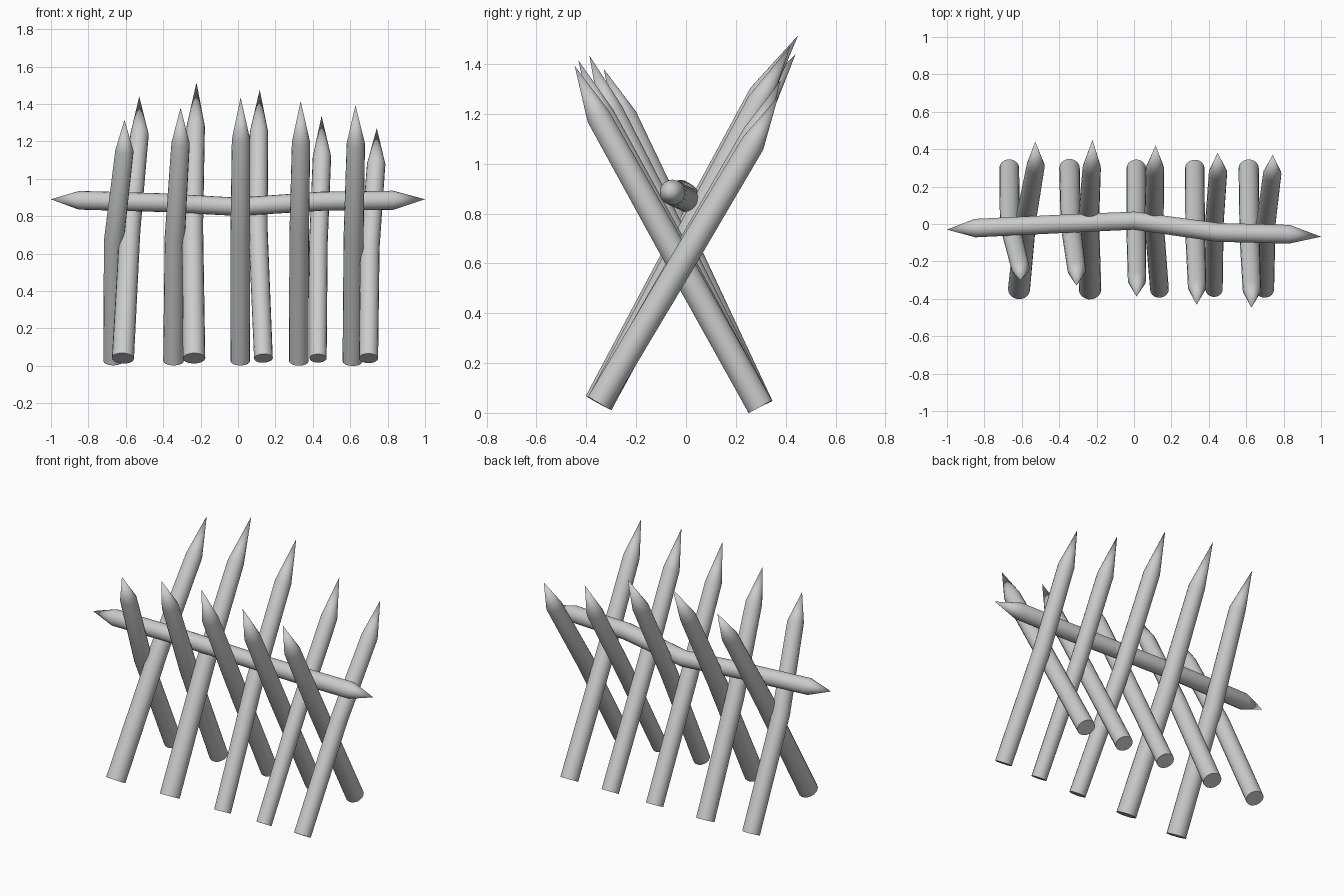
import bpy, bmesh, math
from mathutils import Vector

if "Cube" in bpy.data.objects:
    bpy.data.objects.remove(bpy.data.objects["Cube"])

SIDES = 18


def sharpened_pole(name, path, radii, side):
    """Round pole swept through the path points; the last radius of 0 makes a tip."""
    pts = [Vector(p) for p in path]
    bm = bmesh.new()
    rings = []
    for i, (p, r) in enumerate(zip(pts, radii)):
        if r == 0:
            rings.append([bm.verts.new(p)])
            continue
        t = (pts[min(i + 1, len(pts) - 1)] - pts[max(i - 1, 0)]).normalized()
        v = t.cross(Vector(side)).normalized()
        u = v.cross(t)
        rings.append([bm.verts.new(p + r * (math.cos(a) * u + math.sin(a) * v))
                      for a in (2 * math.pi * k / SIDES for k in range(SIDES))])
    for a, b in zip(rings, rings[1:]):
        for k in range(SIDES):
            n = (k + 1) % SIDES
            if len(a) == 1:
                bm.faces.new((a[0], b[n], b[k]))
            elif len(b) == 1:
                bm.faces.new((a[k], a[n], b[0]))
            else:
                bm.faces.new((a[k], a[n], b[n], b[k]))
    for ring in (rings[0], rings[-1]):
        if len(ring) > 1:
            bm.faces.new(ring)
    bmesh.ops.recalc_face_normals(bm, faces=bm.faces)
    me = bpy.data.meshes.new(name)
    bm.to_mesh(me)
    bm.free()
    ob = bpy.data.objects.new(name, me)
    bpy.context.collection.objects.link(ob)
    bpy.ops.object.select_all(action='DESELECT')
    ob.select_set(True)
    bpy.context.view_layer.objects.active = ob
    bpy.ops.object.shade_smooth_by_angle(angle=math.radians(35))
    return ob


def stake(name, foot, foot_r, mid_x, shoulder, shoulder_r, tip):
    # the middle ring sits on the line foot-shoulder, shifted sideways
    mid = Vector(foot).lerp(Vector(shoulder), 0.57)
    mid.x = mid_x
    sharpened_pole(name, (foot, mid, shoulder, tip),
                   (foot_r, (foot_r + shoulder_r) / 2 + 0.002, shoulder_r, 0), (1, 0, 0))


# Stakes leaning to the front: foot x, foot radius, middle x, shoulder, tip
front = [
    (-0.667, 0.053, -0.664, (-0.607, -0.235, 1.15), (-0.607, -0.30, 1.315)),
    (-0.345, 0.055, -0.338, (-0.307, -0.245, 1.19), (-0.307, -0.33, 1.38)),
    (0.012, 0.052, 0.012, (0.016, -0.30, 1.21), (0.014, -0.388, 1.435)),
    (0.325, 0.052, 0.327, (0.337, -0.335, 1.195), (0.335, -0.432, 1.415)),
    (0.613, 0.054, 0.618, (0.630, -0.352, 1.19), (0.628, -0.447, 1.393)),
]
for i, (x, r, mx, sh, tip) in enumerate(front, 1):
    stake(f"front_leaning_stake_{i}", (x, 0.298, 0.025), r, mx, sh, 0.049, tip)

# Stakes leaning to the back
back = [
    (-0.615, 0.059, -0.578, (-0.526, 0.31, 1.24), (-0.528, 0.44, 1.44)),
    (-0.235, 0.060, -0.243, (-0.226, 0.30, 1.28), (-0.222, 0.45, 1.515)),
    (0.136, 0.050, 0.107, (0.112, 0.295, 1.25), (0.116, 0.42, 1.475)),
    (0.428, 0.046, 0.430, (0.449, 0.275, 1.12), (0.447, 0.38, 1.335)),
    (0.698, 0.051, 0.705, (0.739, 0.268, 1.08), (0.742, 0.37, 1.27)),
]
for i, (x, r, mx, sh, tip) in enumerate(back, 1):
    stake(f"back_leaning_stake_{i}", (x, -0.35, 0.04), r, mx, sh, 0.049, tip)

# Cross bar lying in the crossings, pointed at both ends
sharpened_pole(
    "cross_bar",
    [(-1, -0.03, 0.89), (-0.85, -0.022, 0.885), (-0.4, 0.0, 0.872), (0, 0.018, 0.85),
     (0.45, -0.045, 0.88), (0.83, -0.055, 0.885), (1, -0.068, 0.89)],
    [0, 0.05, 0.05, 0.049, 0.051, 0.051, 0], (0, 0, 1))
